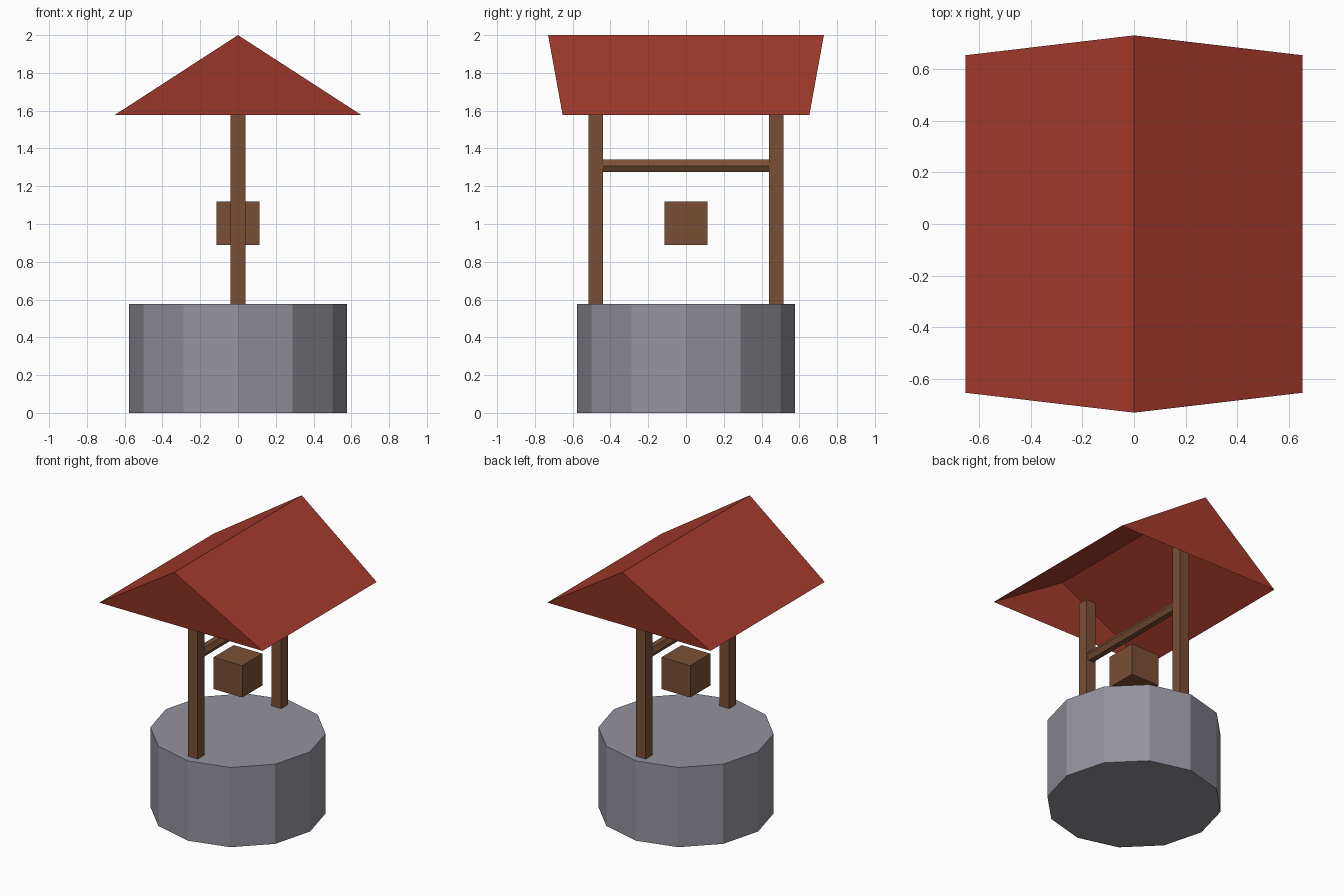
import bpy, bmesh
from math import radians
from mathutils import Matrix

cube = bpy.data.objects.get("Cube")
if cube:
    bpy.data.objects.remove(cube, do_unlink=True)


def material(name, rgb):
    """Flat material from an sRGB colour."""
    linear = [((c / 255 + 0.055) / 1.055) ** 2.4 for c in rgb] + [1]
    mat = bpy.data.materials.new(name)
    mat.use_nodes = True
    mat.diffuse_color = linear
    mat.node_tree.nodes["Principled BSDF"].inputs["Base Color"].default_value = linear
    return mat


stone = material("grey stone", (148, 146, 156))
wood = material("brown wood", (122, 79, 54))
tile = material("red roof", (166, 59, 45))


def finish(name, bm, mat):
    bmesh.ops.recalc_face_normals(bm, faces=bm.faces)
    mesh = bpy.data.meshes.new(name)
    bm.to_mesh(mesh)
    bm.free()
    mesh.materials.append(mat)
    obj = bpy.data.objects.new(name, mesh)
    bpy.context.collection.objects.link(obj)
    return obj


def box(name, centre, size, mat):
    bm = bmesh.new()
    bmesh.ops.create_cube(bm, matrix=Matrix.Translation(centre) @ Matrix.Diagonal((*size, 1)))
    return finish(name, bm, mat)


def prism(name, sides, radius, length, matrix, mat):
    bm = bmesh.new()
    bmesh.ops.create_cone(bm, cap_ends=True, segments=sides, radius1=radius,
                          radius2=radius, depth=length, matrix=matrix)
    return finish(name, bm, mat)


# Solid twelve-sided stone base
BASE = 0.577
prism("well_base", 12, BASE, BASE, Matrix.Translation((0, 0, BASE / 2)), stone)

# Posts end inside the hollow roof
POST_TOP = 1.73
for name, side in (("front_post", -1), ("back_post", 1)):
    box(name, (0, side * 0.477, (BASE + POST_TOP) / 2),
        (0.077, 0.077, POST_TOP - BASE), wood)

# Six-sided crossbar with an edge on top
turn = Matrix.Rotation(radians(90), 4, "X") @ Matrix.Rotation(radians(90), 4, "Z")
prism("crossbar", 6, 0.0385, 0.92, Matrix.Translation((0, 0, 1.308)) @ turn, wood)

# Hanging bucket
box("bucket", (0, 0, 1.005), (0.23, 0.23, 0.23), wood)

# Hollow roof, open below, with gables leaning outward
bm = bmesh.new()
gables = [[bm.verts.new(p) for p in
           ((-0.653, s * 0.653, 1.577), (0, s * 0.73, 2), (0.653, s * 0.653, 1.577))]
          for s in (-1, 1)]
front, back = gables
bm.faces.new(front)
bm.faces.new(back)
for i in range(2):
    bm.faces.new((front[i], front[i + 1], back[i + 1], back[i]))
finish("roof", bm, tile)
